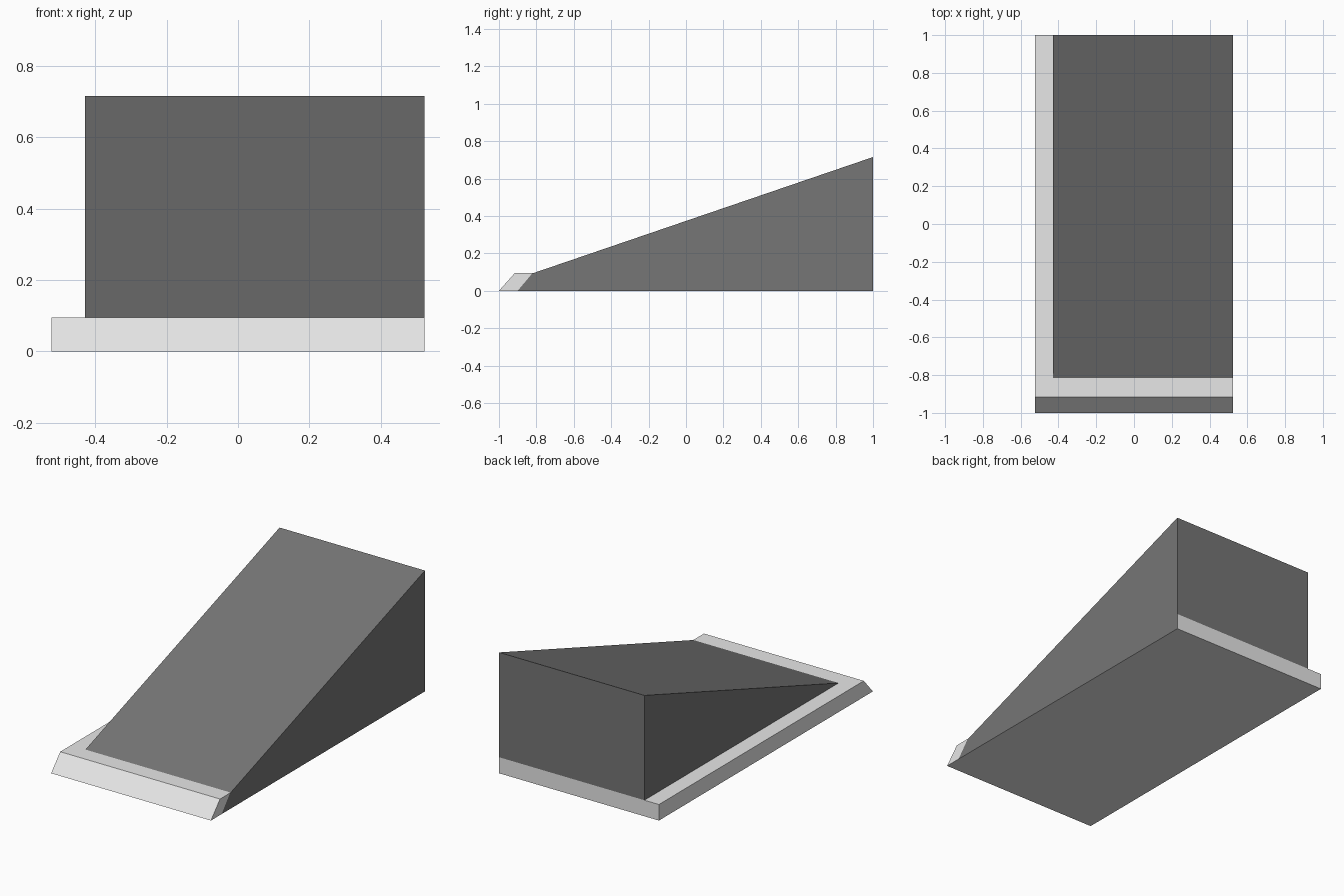
import bpy, bmesh

if "Cube" in bpy.data.objects:
    bpy.data.objects.remove(bpy.data.objects["Cube"])

W, T = 0.523, 0.095          # half width, curb thickness
INNER = -0.428               # left edge of the ramp


def material(name, value):
    m = bpy.data.materials.new(name)
    m.diffuse_color = (value, value, value, 1)
    m.use_nodes = True
    m.node_tree.nodes["Principled BSDF"].inputs["Base Color"].default_value = m.diffuse_color
    return m


light = material("light_grey", 0.8)
dark = material("dark_grey", 0.18)


def prism(bm, profile, x0, x1):
    """Extrude a (y, z) profile along x."""
    face = bm.faces.new([bm.verts.new((x0, y, z)) for y, z in profile])
    res = bmesh.ops.extrude_face_region(bm, geom=[face])
    verts = [v for v in res["geom"] if isinstance(v, bmesh.types.BMVert)]
    bmesh.ops.translate(bm, verts=verts, vec=(x1 - x0, 0, 0))
    bmesh.ops.recalc_face_normals(bm, faces=bm.faces[:])


def finish(bm, name, mats):
    me = bpy.data.meshes.new(name)
    bm.to_mesh(me)
    bm.free()
    for m in mats:
        me.materials.append(m)
    ob = bpy.data.objects.new(name, me)
    bpy.context.collection.objects.link(ob)
    return ob


# Base slab: sloped front lip, cut where the ramp side meets the lip
bm = bmesh.new()
prism(bm, [(-1, 0), (-0.915, T), (1, T), (1, 0)], -W, W)
bmesh.ops.bisect_plane(bm, geom=bm.verts[:] + bm.edges[:] + bm.faces[:],
                       plane_co=(0, -0.90, 0), plane_no=(0, T, -0.08))
bmesh.ops.recalc_face_normals(bm, faces=bm.faces[:])
for f in bm.faces:
    ramp_side = f.normal.x > 0.9 and f.calc_center_median().y > -0.5
    f.material_index = 1 if ramp_side else 0
finish(bm, "curb_base", [light, dark])

# Ramp wedge rising from the curb
bm = bmesh.new()
prism(bm, [(-0.815, T), (1, 0.715), (1, T)], INNER, W)
finish(bm, "ramp", [dark])
